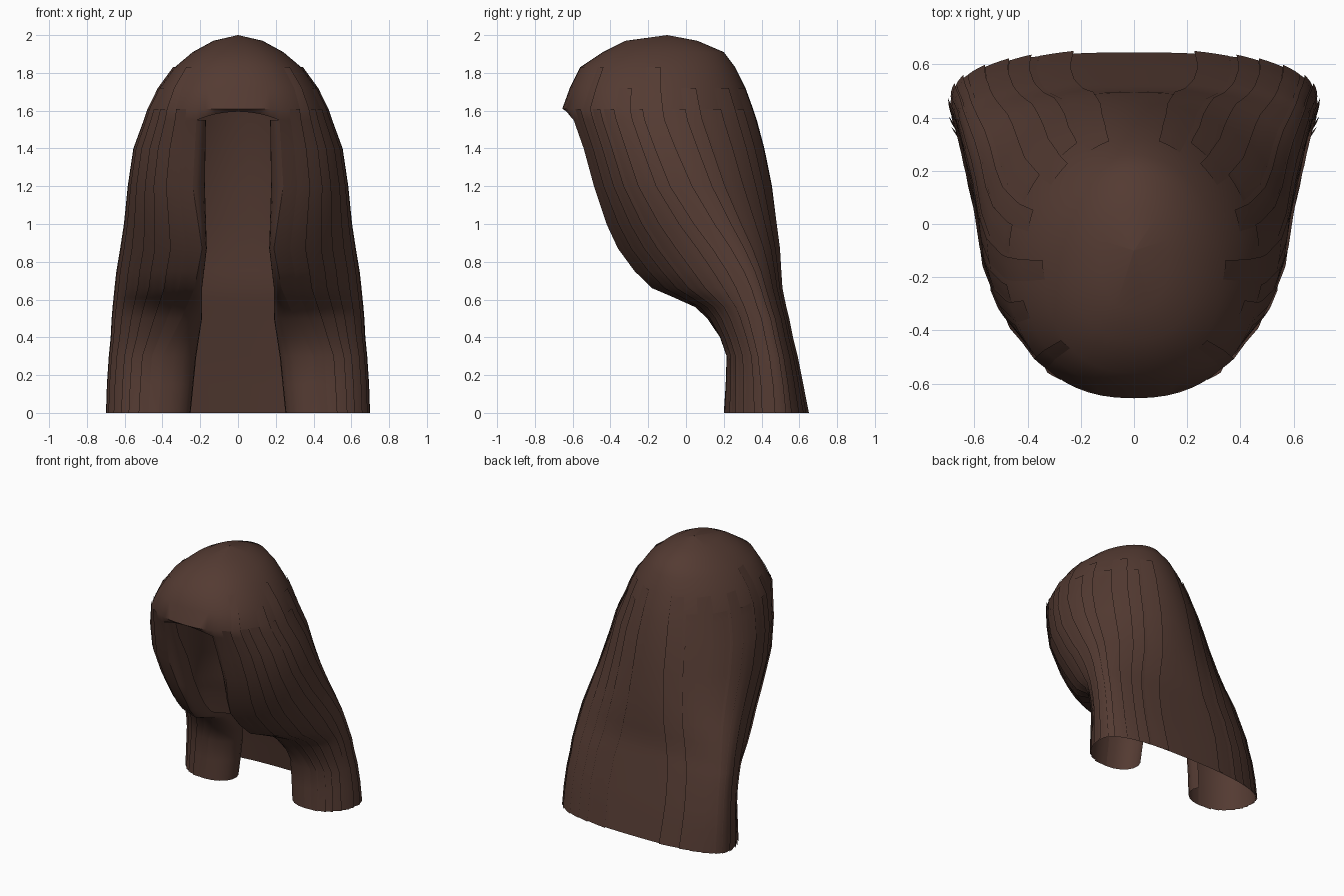
import bpy, bmesh, math, random

if "Cube" in bpy.data.objects:
    bpy.data.objects.remove(bpy.data.objects["Cube"])

random.seed(4)
brown = bpy.data.materials.new("dark brown hair")
brown.diffuse_color = (0.088, 0.043, 0.032, 1)
brown.use_nodes = True
brown.node_tree.nodes["Principled BSDF"].inputs["Base Color"].default_value = brown.diffuse_color

# Horizontal sections: z, front y, y of widest point, half width, back y
ROWS = [
    (0.00, 0.20, 0.45, 0.69, 0.645), (0.15, 0.21, 0.44, 0.685, 0.615),
    (0.30, 0.215, 0.42, 0.675, 0.585), (0.40, 0.18, 0.40, 0.665, 0.56),
    (0.50, 0.11, 0.38, 0.66, 0.54), (0.56, 0.04, 0.36, 0.655, 0.525),
    (0.61, -0.08, 0.345, 0.65, 0.515), (0.66, -0.21, 0.33, 0.645, 0.505),
    (0.75, -0.31, 0.29, 0.635, 0.50), (0.87, -0.39, 0.22, 0.615, 0.495),
    (1.00, -0.45, 0.13, 0.595, 0.48), (1.20, -0.515, 0.01, 0.575, 0.455),
    (1.40, -0.57, -0.08, 0.545, 0.415), (1.55, -0.63, -0.14, 0.49, 0.375),
    (1.61, -0.655, -0.15, 0.47, 0.355), (1.72, -0.615, -0.16, 0.415, 0.315),
    (1.83, -0.56, -0.16, 0.335, 0.26), (1.91, -0.44, -0.14, 0.24, 0.20),
    (1.97, -0.32, -0.12, 0.13, 0.06), (2.00, -0.10, -0.10, 0.001, -0.099),
]
GAP_TOP = 1.55
# z, x of the opening edge, x where the front begins, front and back roundness
EDGE = [(0.0, 0.25, 0.42, 2.1, 2.6), (0.3, 0.22, 0.40, 2.1, 2.8),
        (0.5, 0.19, 0.30, 2.2, 2.7), (0.66, 0.19, 0.23, 1.9, 2.4),
        (0.87, 0.165, 0.19, 2.0, 2.1), (1.2, 0.175, 0.24, 2.4, 1.9),
        (1.55, 0.17, 0.22, 2.3, 1.9), (2.0, 0.17, 0.22, 2.3, 2.0)]


def lerp_table(table, z):
    for a, b in zip(table, table[1:]):
        if z <= b[0]:
            k = (z - a[0]) / (b[0] - a[0])
            return [p + (q - p) * k for p, q in zip(a, b)][1:]
    return table[-1][1:]


def point(u, z, lift=0.0, closed=False):
    """u: -1..0 inner edge or fringe, 0..1 front to side, 1..2 side to back."""
    yf, ym, w, yb = lerp_table(ROWS, z)
    edge, start, n, nb = lerp_table(EDGE, z)
    start = min(start, 0.5 * w) if z > 1 else start
    # below the chin the section becomes a tube with its own centre
    cx = start * min(1, max(0, (0.72 - z) / 0.3))
    t0 = math.asin(((start - cx) / (w - cx)) ** (n / 2))
    if u < 0 and not closed:
        x, y, _ = point(0, z)
        a = -u * math.radians(115)
        depth = 0.13 if z < 0.45 else 0.10 if z < 1.4 else 0.06
        return (x - (x - edge) * math.sin(a), y + depth * (1 - math.cos(a)), z)
    if u <= 1:
        t = t0 + (math.pi / 2 - t0) * u if u >= 0 else t0 * (1 + u)
        s, c = max(math.sin(t), 0), max(math.cos(t), 0)
        x, y = cx + (w - cx) * s ** (2 / n), ym + (yf - ym) * c ** (2 / n)
        dx, dy = s, -c
    else:
        t = math.pi / 2 * (2 - u)
        s, c = max(math.sin(t), 0), max(math.cos(t), 0)
        x, y = w * s ** (2 / nb), ym + (yb - ym) * c ** (2 / nb)
        dx, dy = s, c
    return (x + dx * lift, y + dy * lift, z)


def sheet(bm, us, zs, lifts=None, closed=False):
    lifts = lifts or [0] * len(us)
    g = [[bm.verts.new(point(u, z, l, closed)) for u, l in zip(us, lifts)] for z in zs]
    for a, b in zip(g, g[1:]):
        for i in range(len(us) - 1):
            bm.faces.new((a[i], a[i + 1], b[i + 1], b[i]))
    return g


def finish(name, bm):
    bmesh.ops.remove_doubles(bm, verts=bm.verts, dist=0.0005)
    me = bpy.data.meshes.new(name)
    bm.to_mesh(me)
    bm.free()
    me.materials.append(brown)
    ob = bpy.data.objects.new(name, me)
    bpy.context.collection.objects.link(ob)
    m = ob.modifiers.new("Mirror", "MIRROR")
    m.use_clip = True
    bpy.context.view_layer.objects.active = ob
    ob.select_set(True)
    bpy.ops.object.shade_smooth_by_angle(angle=math.radians(50))
    ob.select_set(False)
    return ob


def span(a, b, n):
    return [a + (b - a) * i / n for i in range(n + 1)]


ALL_Z = [r[0] for r in ROWS]
LOW_Z = [z for z in ALL_Z if z <= GAP_TOP]
TOP_Z = [z for z in ALL_Z if z >= GAP_TOP]

# Main hair shell: crown, back, sides, and the arched fringe above the opening
bm = bmesh.new()
sheet(bm, span(0, 2, 28), ALL_Z)
fringe = sheet(bm, span(-1, 0, 4), TOP_Z, closed=True)
for v in fringe[0]:
    v.co.z += 0.045 * max(0, 1 - (v.co.x / 0.22) ** 2)
finish("hair_shell", bm)

# Curled inner edges of the front curtains
bm = bmesh.new()
sheet(bm, span(-1, 0, 6), LOW_Z)
finish("curtain_inner_edges", bm)

# Overlapping flat locks laid over the shell, one long edge lifted
bm = bmesh.new()
for u in span(0.12, 1.72, 12):
    top = random.choice([1.61, 1.72, 1.83])
    wide = random.uniform(0.10, 0.15)
    zs = [z for z in ALL_Z if z <= top]
    sheet(bm, span(u, u + wide, 3), zs, lifts=[0.001, 0.004, 0.007, 0.010])
finish("hair_locks", bm)
